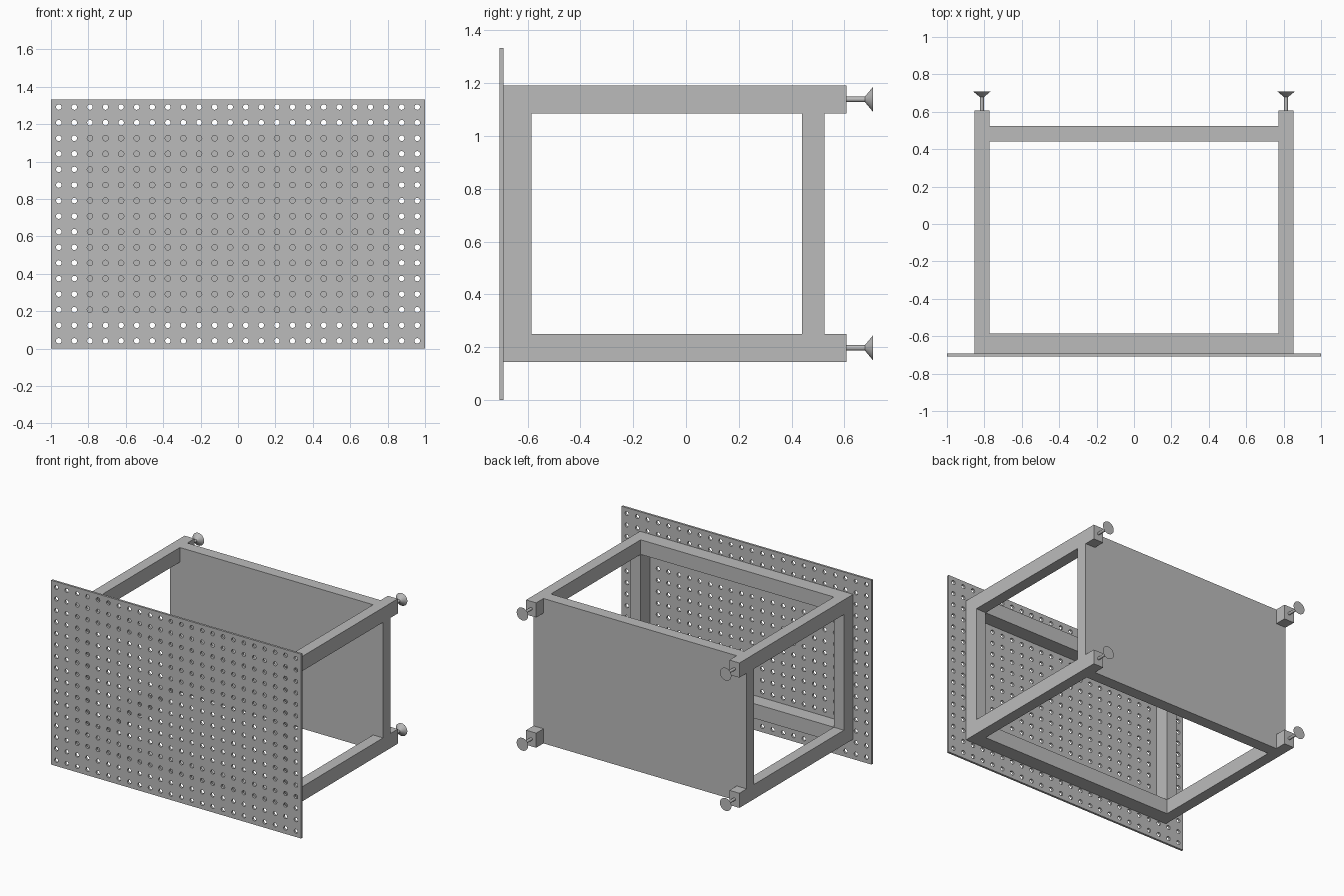
import bpy, bmesh, math
from mathutils import Matrix, Vector

if "Cube" in bpy.data.objects:
    bpy.data.objects.remove(bpy.data.objects["Cube"], do_unlink=True)

grey = bpy.data.materials.new("plain grey")
grey.use_nodes = True
colour = (0.5, 0.5, 0.5, 1)
grey.diffuse_color = colour
grey.node_tree.nodes["Principled BSDF"].inputs["Base Color"].default_value = colour

# Frame levels shared by the parts
X_IN, X_OUT = 0.773, 0.853
Y_FRONT, Y_POST, Y_END = -0.692, -0.586, 0.608
PANEL_Y = (0.44, 0.525)
LOW, LOW_IN, HIGH_IN, HIGH = 0.144, 0.25, 1.086, 1.192
PLATE_T = 0.0155


def finish(name, bm, smooth=False):
    bmesh.ops.recalc_face_normals(bm, faces=bm.faces[:])
    mesh = bpy.data.meshes.new(name)
    bm.to_mesh(mesh)
    bm.free()
    mesh.materials.append(grey)
    obj = bpy.data.objects.new(name, mesh)
    bpy.context.collection.objects.link(obj)
    if smooth:
        bpy.ops.object.select_all(action='DESELECT')
        obj.select_set(True)
        bpy.context.view_layer.objects.active = obj
        bpy.ops.object.shade_smooth_by_angle(angle=math.radians(30))
    return obj


def box(name, xs, ys, zs):
    bm = bmesh.new()
    bmesh.ops.create_cube(bm, size=1)
    for v in bm.verts:
        v.co = Vector([r[0] + (c + 0.5) * (r[1] - r[0])
                       for c, r in zip(v.co, (xs, ys, zs))])
    return finish(name, bm)


def extrude_y(bm, depth):
    res = bmesh.ops.extrude_face_region(bm, geom=bm.faces[:])
    moved = [g for g in res["geom"] if isinstance(g, bmesh.types.BMVert)]
    bmesh.ops.translate(bm, vec=(0, depth, 0), verts=moved)


# Perforated front plate: square cells, each with a round hole
bm = bmesh.new()
cols, rows, sides, radius = 24, 16, 16, 0.0148
cell = 2 / cols
for i in range(cols):
    for j in range(rows):
        cx, cz = -1 + (i + 0.5) * cell, (j + 0.5) * cell
        inner, outer = [], []
        for k in range(sides):
            a = math.tau * k / sides
            c, s = math.cos(a), math.sin(a)
            reach = cell / 2 / max(abs(c), abs(s))
            for ring, r in ((inner, radius), (outer, reach)):
                ring.append(bm.verts.new((cx + r * c, Y_FRONT - PLATE_T, cz + r * s)))
        for k in range(sides):
            n = (k + 1) % sides
            bm.faces.new((inner[k], outer[k], outer[n], inner[n]))
bmesh.ops.remove_doubles(bm, verts=bm.verts[:], dist=0.0005)
extrude_y(bm, PLATE_T)
finish("perforated_plate", bm, smooth=True)

# Front cross rails
for level, zs in (("lower", (LOW, LOW_IN)), ("upper", (HIGH_IN, HIGH))):
    box(level + "_front_rail", (-X_IN, X_IN), (Y_FRONT, Y_POST), zs)

# Back panel, notched at the corners around the side rails
bm = bmesh.new()
right_half = [(X_IN, LOW), (X_IN, LOW_IN), (X_OUT, LOW_IN),
              (X_OUT, HIGH_IN), (X_IN, HIGH_IN), (X_IN, HIGH)]
outline = right_half + [(-x, z) for x, z in reversed(right_half)]
bm.faces.new([bm.verts.new((x, PANEL_Y[0], z)) for x, z in outline])
extrude_y(bm, PANEL_Y[1] - PANEL_Y[0])
finish("back_panel", bm)


# Suction foot: a thin stem flaring into a cup
def foot(name, x, z):
    bm = bmesh.new()
    stem, cup = 0.07, 0.03
    for r1, r2, start, length in ((0.01, 0.01, 0, stem), (0.01, 0.046, stem, cup)):
        place = (Matrix.Translation((x, Y_END + start + length / 2, z))
                 @ Matrix.Rotation(-math.pi / 2, 4, 'X'))
        bmesh.ops.create_cone(bm, cap_ends=True, segments=32, radius1=r1,
                              radius2=r2, depth=length, matrix=place)
    finish(name, bm, smooth=True)


# Side rails, front posts and feet on both sides
for side, s in (("left", 1), ("right", -1)):
    xs = sorted((s * X_IN, s * X_OUT))
    box(side + "_front_post", xs, (Y_FRONT, Y_POST), (LOW_IN, HIGH_IN))
    for level, zs in (("lower", (LOW, LOW_IN)), ("upper", (HIGH_IN, HIGH))):
        box(f"{side}_{level}_side_rail", xs, (Y_FRONT, Y_END), zs)
        foot(f"{side}_{level}_suction_foot", sum(xs) / 2, sum(zs) / 2)
